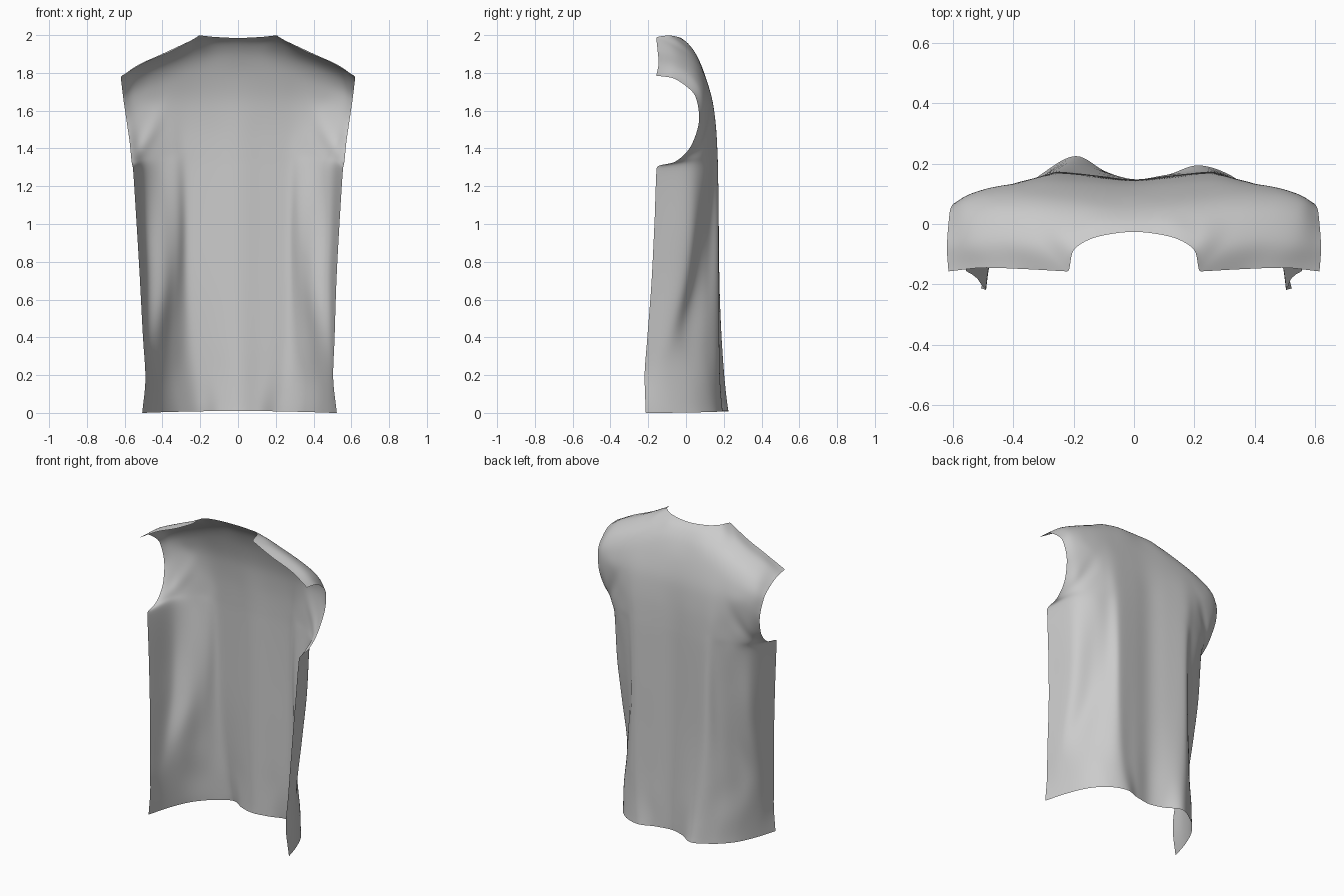
import bpy, bmesh, math

# Half cross-sections of the hanging body: height, then (x, y) from centre back to side edge
BODY = [
    (0.01, [(0, .147), (.10, .168), (.20, .208), (.31, .165), (.41, .065), (.48, -.09), (.515, -.213)]),
    (0.20, [(0, .147), (.12, .172), (.23, .190), (.35, .125), (.43, .020), (.485, -.13), (.497, -.219)]),
    (0.40, [(0, .147), (.13, .168), (.25, .182), (.35, .110), (.42, .005), (.485, -.09), (.507, -.205)]),
    (0.70, [(0, .147), (.13, .163), (.26, .176), (.33, .115), (.39, .050), (.480, -.01), (.520, -.182)]),
    (1.00, [(0, .147), (.13, .162), (.26, .174), (.32, .130), (.39, .090), (.490, .030), (.537, -.167)]),
    (1.30, [(0, .147), (.13, .160), (.26, .170), (.33, .145), (.41, .118), (.500, .040), (.557, -.152)]),
]
# Rows over the shoulder blades to the neckline and shoulder seam; the last point follows the armhole
YOKE = [
    [(0, .146, 1.38), (.13, .158, 1.38), (.26, .167, 1.38), (.34, .148, 1.38), (.42, .12, 1.37), (.51, .06, 1.36), (.563, -.06, 1.328)],
    [(0, .143, 1.48), (.13, .154, 1.48), (.27, .162, 1.48), (.35, .147, 1.48), (.43, .122, 1.47), (.52, .085, 1.45), (.572, .03, 1.42)],
    [(0, .133, 1.63), (.14, .14, 1.63), (.27, .145, 1.63), (.37, .138, 1.62), (.46, .124, 1.61), (.54, .10, 1.59), (.592, .07, 1.56)],
    [(0, .10, 1.78), (.14, .103, 1.78), (.27, .106, 1.77), (.38, .11, 1.74), (.48, .105, 1.71), (.56, .085, 1.69), (.608, .052, 1.67)],
    [(0, .047, 1.905), (.11, .05, 1.905), (.22, .05, 1.89), (.34, .05, 1.86), (.45, .05, 1.82), (.55, .04, 1.775), (.615, .0, 1.73)],
    [(0, .005, 1.96), (.12, .0, 1.965), (.22, -.03, 1.965), (.31, -.05, 1.935), (.43, -.05, 1.885), (.54, -.06, 1.835), (.62, -.08, 1.775)],
    [(0, -.026, 1.985), (.12, -.042, 1.99), (.202, -.09, 1.998), (.221, -.157, 1.985), (.35, -.15, 1.915), (.49, -.145, 1.855), (.615, -.157, 1.785)],
]
STEPS = 8


def smooth_values(v, steps):
    """Smooth interpolation without overshoot, so corners stay crisp."""
    d = [b - a for a, b in zip(v, v[1:])]
    m = [d[0]] + [2 * a * b / (a + b) if a * b > 0 else 0 for a, b in zip(d, d[1:])] + [d[-1]]
    out = []
    for i in range(len(d)):
        for k in range(steps):
            t = k / steps
            out.append((2*t**3 - 3*t**2 + 1) * v[i] + (t**3 - 2*t*t + t) * m[i]
                       + (3*t*t - 2*t**3) * v[i + 1] + (t**3 - t*t) * m[i + 1])
    return out + [v[-1]]


def smooth_points(pts, steps=STEPS):
    return list(zip(*(smooth_values(list(c), steps) for c in zip(*pts))))


def drape(p):
    """Uneven hem and the small pull folds below the armholes."""
    x, y, z = p
    hem = math.exp(-(z / .5) ** 2)
    y += hem * .017 * math.exp(-((x + .2) / .09) ** 2)
    y -= hem * .014 * math.exp(-((x - .19) / .09) ** 2)
    x += hem * .008
    z -= hem * .01 * min(1, (x / .5) ** 2)
    dist = abs(x) - (.44 + (1.53 - z) * .5)
    y -= .010 * math.exp(-(dist / .028) ** 2 - ((z - 1.45) / .12) ** 2)
    return x, y, z


# Mirror each half row, then loft smoothly both ways
rows = [[(x, y, z) for x, y in half] for z, half in BODY] + YOKE
rows = [[(-x, y, z) for x, y, z in r[:0:-1]] + r for r in rows]
rows = [smooth_points(r) for r in rows]
columns = [smooth_points(c) for c in zip(*rows)]

# Cloth sheet
bm = bmesh.new()
grid = [[bm.verts.new(drape(p)) for p in c] for c in columns]
for a, b in zip(grid, grid[1:]):
    for i in range(len(a) - 1):
        bm.faces.new((a[i], a[i + 1], b[i + 1], b[i]))
# Relax the sheet so the folds flow softly, leaving the open edges in place
inner = [v for v in bm.verts if not v.is_boundary]
for _ in range(6):
    bmesh.ops.smooth_vert(bm, verts=inner, factor=0.5, use_axis_x=True, use_axis_y=True, use_axis_z=True)
mesh = bpy.data.meshes.new("garment_back_panel")
bm.to_mesh(mesh)
bm.free()
for poly in mesh.polygons:
    poly.use_smooth = True
panel = bpy.data.objects.new("garment_back_panel", mesh)
bpy.context.collection.objects.link(panel)
